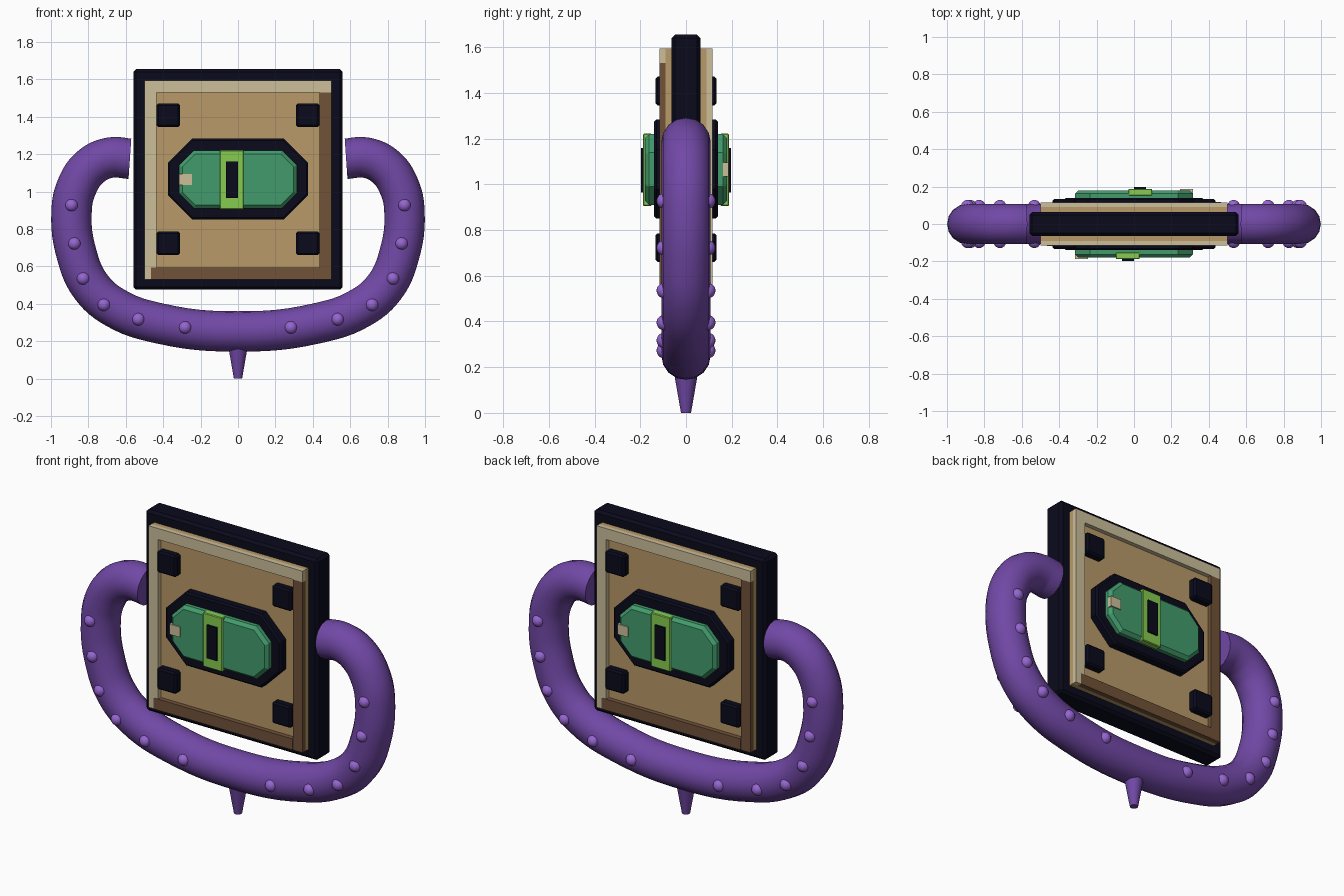
import bpy, bmesh, math
from mathutils import Matrix, Vector

cube = bpy.data.objects.get("Cube")
if cube:
    bpy.data.objects.remove(cube, do_unlink=True)


def material(name, r, g, b):
    m = bpy.data.materials.new(name)
    m.use_nodes = True
    m.diffuse_color = (r, g, b, 1)
    m.node_tree.nodes["Principled BSDF"].inputs["Base Color"].default_value = (r, g, b, 1)
    return m


NAVY = material("dark navy", .003, .003, .012)
TAN = material("tan", .48, .32, .14)
BEIGE = material("pale beige", .61, .52, .33)
BROWN = material("dark brown", .165, .085, .04)
GREEN = material("green", .055, .33, .15)
LIME = material("lime", .24, .6, .08)
PURPLE = material("purple", .165, .065, .38)
LILAC = material("light purple", .3, .13, .63)


def finish(name, bm, mat, bevel=0, smooth=False):
    bmesh.ops.recalc_face_normals(bm, faces=bm.faces)
    mesh = bpy.data.meshes.new(name)
    bm.to_mesh(mesh)
    bm.free()
    mesh.materials.append(mat)
    ob = bpy.data.objects.new(name, mesh)
    bpy.context.collection.objects.link(ob)
    if bevel:
        mod = ob.modifiers.new("edge bevel", "BEVEL")
        mod.width = bevel
        mod.segments = 1
        mod.limit_method = "ANGLE"
        mod.angle_limit = math.radians(50)
    if smooth:
        shade(ob)
    return ob


def shade(ob):
    bpy.ops.object.select_all(action="DESELECT")
    ob.select_set(True)
    bpy.context.view_layer.objects.active = ob
    bpy.ops.object.shade_smooth_by_angle(angle=math.radians(40))


def plate(name, mat, x0, x1, z0, z1, y0, y1, cut=0, bevel=0, turn=0):
    """Rectangle in xz, optionally with cut corners, extruded along y."""
    if cut:
        pts = [(x0 + cut, z0), (x1 - cut, z0), (x1, z0 + cut), (x1, z1 - cut),
               (x1 - cut, z1), (x0 + cut, z1), (x0, z1 - cut), (x0, z0 + cut)]
    else:
        pts = [(x0, z0), (x1, z0), (x1, z1), (x0, z1)]
    bm = bmesh.new()
    face = bm.faces.new([bm.verts.new((x, y0, z)) for x, z in pts])
    out = bmesh.ops.extrude_face_region(bm, geom=[face])["geom"]
    for v in out:
        if isinstance(v, bmesh.types.BMVert):
            v.co.y = y1
    bm.transform(Matrix.Rotation(turn, 4, "Z"))
    return finish(name, bm, mat, bevel)


# Central slab and the panel that passes through it
plate("dark_slab", NAVY, -.56, .56, .475, 1.655, -.063, .063, bevel=.015)
plate("tan_panel", TAN, -.5, .5, .53, 1.595, -.09, .09)

# Both faces carry the same parts, turned half way round
for side, turn in (("front", 0), ("back", math.pi)):
    def part(name, *args, **kw):
        plate(side + "_" + name, *args, turn=turn, **kw)

    # Frame strips
    part("top_strip", BEIGE, -.5, .5, 1.53, 1.595, -.115, -.088)
    part("light_side_strip", BEIGE, -.5, -.437, .53, 1.53, -.115, -.088)
    part("dark_side_strip", BROWN, .437, .5, .53, 1.53, -.115, -.088)
    part("bottom_strip", BROWN, -.465, .437, .53, .595, -.117, -.088)

    # Corner blocks
    for x in (-.373, .373):
        for z in (.723, 1.408):
            part("corner_block", NAVY, x - .063, x + .063, z - .063, z + .063,
                 -.134, -.08, bevel=.01)

    # Badge with clasp and slot
    part("badge_base", NAVY, -.375, .375, .85, 1.283, -.14, -.08, cut=.13, bevel=.01)
    part("green_badge", GREEN, -.315, .315, .91, 1.22, -.18, -.1, cut=.08, bevel=.018)
    part("lime_band", LIME, -.097, .03, .905, 1.222, -.188, -.15, bevel=.004)
    part("band_slot", NAVY, -.065, 0, .965, 1.16, -.197, -.18)
    part("beige_tab", BEIGE, -.315, -.247, 1.035, 1.095, -.187, -.15)

# Curved tube handle around the slab
half = [(.578, 1.175), (.68, 1.182), (.785, 1.135), (.86, 1.03), (.89, .89),
        (.86, .655), (.785, .49), (.655, .378), (.42, .295)]
path = [(-x, z) for x, z in half] + [(0, .252)] + half[::-1]
curve = bpy.data.curves.new("tube_handle", "CURVE")
curve.dimensions = "3D"
curve.bevel_depth = .108
curve.bevel_resolution = 6
curve.resolution_u = 6
curve.use_fill_caps = True
spline = curve.splines.new("BEZIER")
spline.bezier_points.add(len(path) - 1)
for p, (x, z) in zip(spline.bezier_points, path):
    p.co = (x, 0, z)
    p.handle_left_type = p.handle_right_type = "AUTO"
curve.materials.append(PURPLE)
tube = bpy.data.objects.new("tube_handle", curve)
bpy.context.collection.objects.link(tube)
bpy.ops.object.select_all(action="DESELECT")
tube.select_set(True)
bpy.context.view_layer.objects.active = tube
bpy.ops.object.convert(target="MESH")
shade(tube)

# Round studs along both faces of the tube
bm = bmesh.new()
for x, z in [(.89, .927), (.875, .722), (.828, .535), (.717, .395), (.533, .317), (.283, .273)]:
    for sx in (-1, 1):
        for sy in (-1, 1):
            bmesh.ops.create_uvsphere(bm, u_segments=16, v_segments=10, radius=.034,
                                      matrix=Matrix.Translation(Vector((sx * x, sy * .095, z))))
finish("tube_studs", bm, LILAC, smooth=True)

# Tapered peg under the tube
bm = bmesh.new()
bmesh.ops.create_cone(bm, cap_ends=True, segments=24, radius1=.022, radius2=.055,
                      depth=.19, matrix=Matrix.Translation((0, 0, .095)))
finish("bottom_peg", bm, PURPLE, smooth=True)
